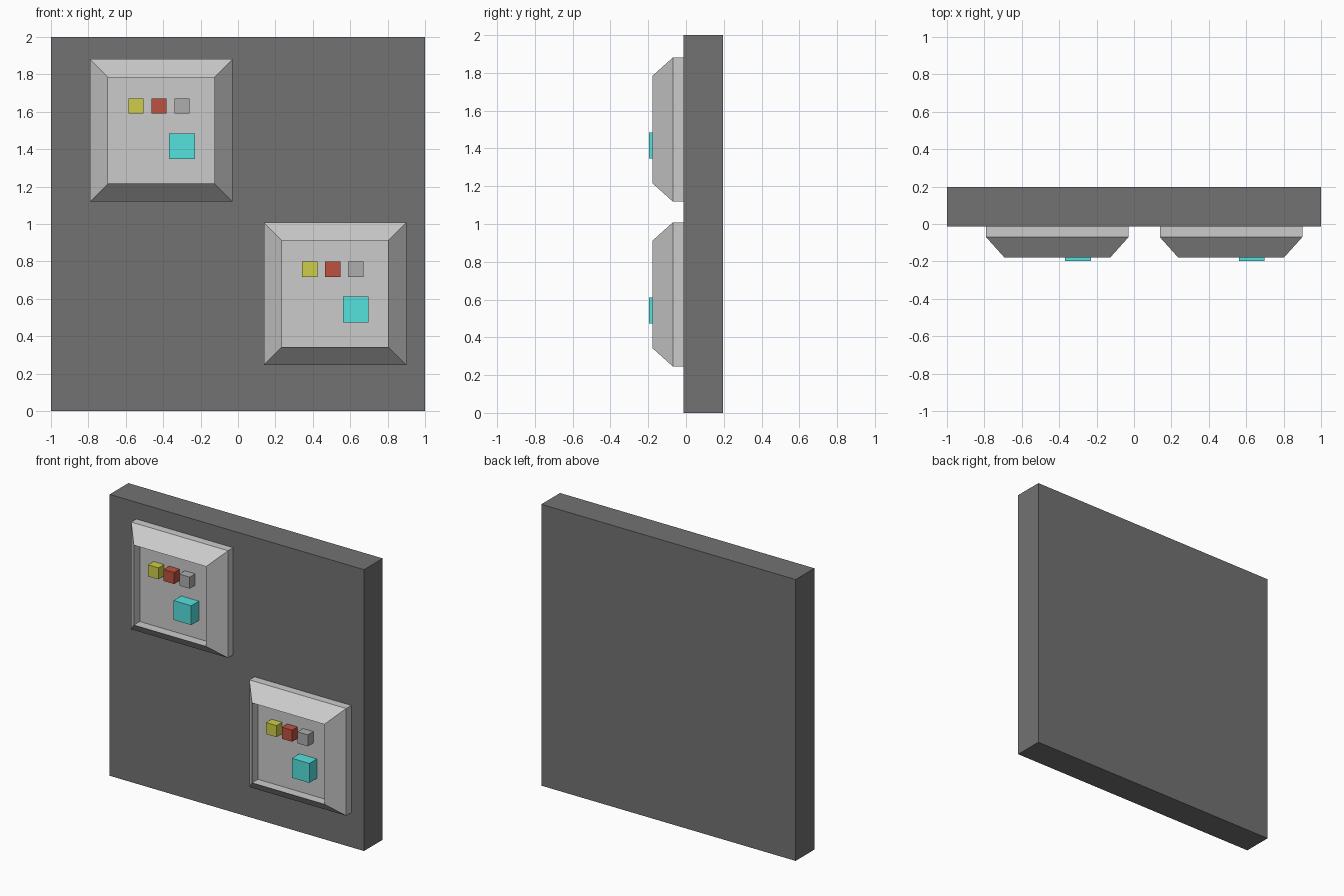
import bpy, bmesh

if "Cube" in bpy.data.objects:
    bpy.data.objects.remove(bpy.data.objects["Cube"])

WALL_FRONT, FLOOR = -0.013, -0.112


def material(name, rgb):
    m = bpy.data.materials.new(name)
    m.diffuse_color = (*rgb, 1)
    m.use_nodes = True
    m.node_tree.nodes["Principled BSDF"].inputs["Base Color"].default_value = m.diffuse_color
    return m


DARK = material("dark_grey", (0.17, 0.17, 0.17))
YELLOW = material("yellow", (0.62, 0.61, 0.065))
RED = material("red", (0.51, 0.083, 0.05))
GREY = material("mid_grey", (0.42, 0.42, 0.42))
CYAN = material("cyan", (0.09, 0.76, 0.73))


def loft(name, cx, cz, rings, mat=None):
    """Stack of rectangles (half width, half height, y), capped at both ends."""
    bm = bmesh.new()
    loops = [[bm.verts.new((cx + sx * w, y, cz + sz * h))
              for sx, sz in ((-1, -1), (1, -1), (1, 1), (-1, 1))]
             for w, h, y in rings]
    for a, b in zip(loops, loops[1:]):
        for i in range(4):
            j = (i + 1) % 4
            bm.faces.new((a[i], a[j], b[j], b[i]))
    bm.faces.new(loops[0])
    bm.faces.new(loops[-1])
    bmesh.ops.recalc_face_normals(bm, faces=bm.faces)
    mesh = bpy.data.meshes.new(name)
    bm.to_mesh(mesh)
    bm.free()
    ob = bpy.data.objects.new(name, mesh)
    bpy.context.collection.objects.link(ob)
    if mat:
        mesh.materials.append(mat)
    return ob


# Wall slab
loft("wall", 0, 1, [(1, 1, 0.197), (1, 1, WALL_FRONT)], DARK)

# Two control panels: bevelled housing with a recessed face, and raised buttons
for label, cx, cz in (("upper", -0.41, 1.5), ("lower", 0.519, 0.627)):
    loft(f"{label}_panel_housing", cx, cz,
         [(0.381, 0.381, WALL_FRONT), (0.381, 0.381, -0.07),
          (0.284, 0.284, -0.178), (0.284, 0.284, FLOOR)])

    # Row of small buttons
    for part, dx, mat in (("yellow", -0.135, YELLOW), ("red", -0.012, RED),
                          ("grey", 0.111, GREY)):
        loft(f"{label}_{part}_button", cx + dx, cz + 0.131,
             [(0.041, 0.041, FLOOR), (0.041, 0.041, -0.174)], mat)

    # Large cyan button
    loft(f"{label}_cyan_button", cx + 0.111, cz - 0.084,
         [(0.069, 0.069, FLOOR), (0.069, 0.069, -0.197)], CYAN)
